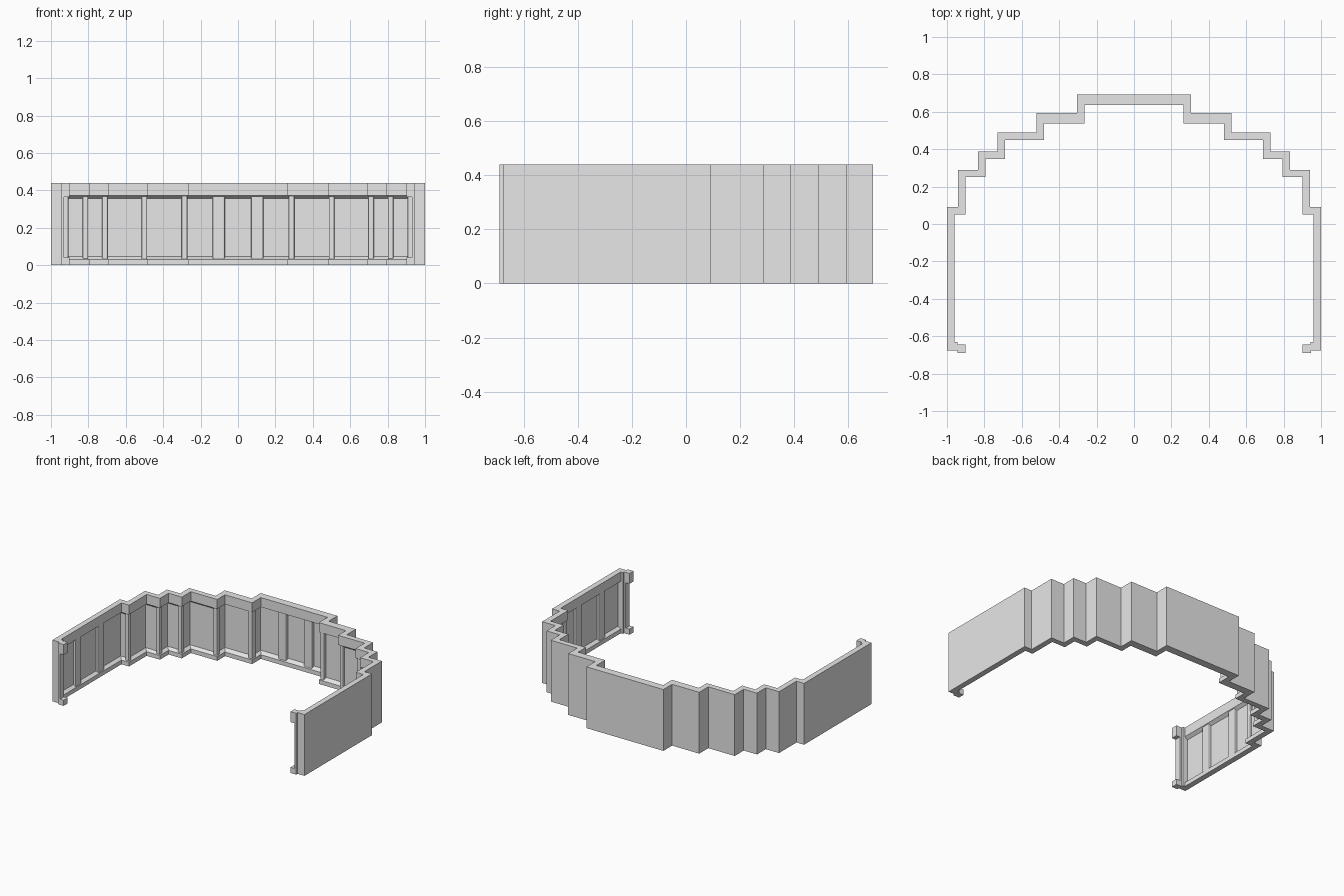
import bpy, bmesh

if "Cube" in bpy.data.objects:
    bpy.data.objects.remove(bpy.data.objects["Cube"])

grey = bpy.data.materials.new("light grey")
grey.diffuse_color = (0.8, 0.8, 0.8, 1)
grey.use_nodes = True
grey.node_tree.nodes["Principled BSDF"].inputs["Base Color"].default_value = grey.diffuse_color


def finish(name, bm):
    bmesh.ops.recalc_face_normals(bm, faces=bm.faces)
    me = bpy.data.meshes.new(name)
    bm.to_mesh(me)
    bm.free()
    me.materials.append(grey)
    ob = bpy.data.objects.new(name, me)
    bpy.context.collection.objects.link(ob)
    return ob


def box(name, x, y, z, bevel=0):
    """Box spanning the three ranges."""
    bm = bmesh.new()
    bmesh.ops.create_cube(bm, size=1)
    for v in bm.verts:
        for i, (a, b) in enumerate((x, y, z)):
            v.co[i] = (a + b) / 2 + v.co[i] * (b - a)
    if bevel:
        upright = [e for e in bm.edges
                   if abs(e.verts[0].co.z - e.verts[1].co.z) > 0.01]
        bmesh.ops.bevel(bm, geom=upright, offset=bevel, segments=2,
                        profile=0.5, affect='EDGES')
    return finish(name, bm)


def pair(name, x, y, z, bevel=0):
    """The same box on the right and on the left."""
    box(name + "_right", x, y, z, bevel)
    box(name + "_left", (-x[1], -x[0]), y, z, bevel)


# Stepped plan, right half, from the back to the front end
outer = [(.305, .692), (.305, .593), (.52, .593), (.52, .49), (.73, .49),
         (.73, .388), (.835, .388), (.835, .288), (.94, .288), (.94, .09),
         (1, .09), (1, -.675)]
inner = [(.265, .637), (.265, .538), (.48, .538), (.48, .45), (.69, .45),
         (.69, .348), (.795, .348), (.795, .25), (.90, .25), (.90, .05),
         (.96, .05), (.96, -.675)]


def mirrored(half):
    return [(-x, y) for x, y in reversed(half)] + half


# Wall with skirting and cornice: (height, share of full depth)
section = [(0, 0), (0, 1), (.03, 1), (.045, .45), (.355, .45),
           (.372, 1), (.44, 1), (.44, 0)]
bm = bmesh.new()
columns = []
for o, i in zip(mirrored(outer), mirrored(inner)):
    columns.append([bm.verts.new((o[0] + (i[0] - o[0]) * f,
                                  o[1] + (i[1] - o[1]) * f, z))
                    for z, f in section])
n = len(section)
for a, b in zip(columns, columns[1:]):
    for k in range(n):
        m = (k + 1) % n
        bm.faces.new((a[k], a[m], b[m], b[k]))
bm.faces.new(columns[0])
bm.faces.new(columns[-1])
finish("stepped_wall", bm)

# Corner posts on the corners that point into the room
shaft = (.02, .38)
for k in range(1, len(outer) - 1, 2):
    (ox, oy), (ix, iy) = outer[k], inner[k]
    pair(f"corner_post_{k // 2 + 1}", (ix + .006, ox - .004),
         (iy + .006, oy - .004), shaft, .006)

# Pilasters on the long back wall and on the side walls
pair("back_pilaster", (.07, .135), (.645, .685), shaft, .008)
for k, y in enumerate((-.43, -.17)):
    pair(f"side_pilaster_{k + 1}", (.965, .995), (y - .035, y + .035),
         shaft, .008)

# End posts with returns of the cornice and skirting
pair("end_post", (.93, .945), (-.69, -.645), (0, .44))
pair("end_post_back", (.943, .99), (-.675, -.632), (0, .44))
pair("cornice_return", (.90, .932), (-.69, -.645), (.365, .44))
pair("skirting_return", (.90, .932), (-.69, -.645), (0, .04))
